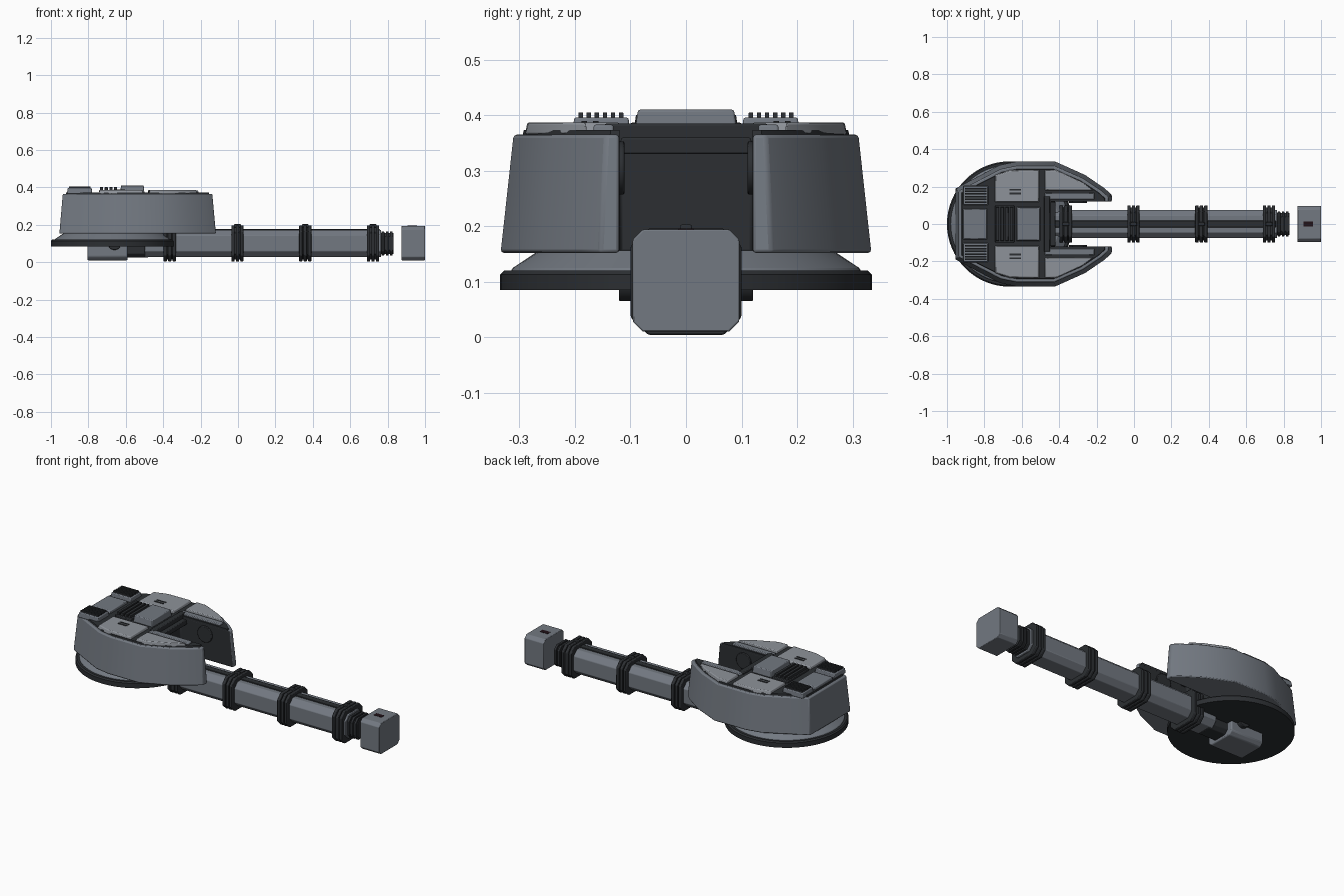
import bpy, bmesh, math
from mathutils import Matrix, Vector

if "Cube" in bpy.data.objects:
    bpy.data.objects.remove(bpy.data.objects["Cube"])

def mat(name, c):
    m = bpy.data.materials.new(name)
    m.diffuse_color = (*c, 1)
    m.use_nodes = True
    m.node_tree.nodes["Principled BSDF"].inputs["Base Color"].default_value = m.diffuse_color
    return m

MID = mat("slate", (.17, .19, .22))
LIGHT = mat("light_slate", (.27, .29, .32))
DARK = mat("dark_metal", (.025, .028, .032))
BORE = mat("bore", (.015, .006, .009))

def finish(bm, name, m, bevel=0.0, mirror=False, m2=None):
    bmesh.ops.recalc_face_normals(bm, faces=bm.faces)
    me = bpy.data.meshes.new(name)
    bm.to_mesh(me)
    bm.free()
    ob = bpy.data.objects.new(name, me)
    bpy.context.collection.objects.link(ob)
    me.materials.append(m)
    if m2:
        me.materials.append(m2)
    if bevel:
        b = ob.modifiers.new("bevel", "BEVEL")
        b.width, b.segments, b.limit_method = bevel, 2, 'ANGLE'
    if mirror:
        ob.modifiers.new("mirror", "MIRROR").use_axis = (False, True, False)
    return ob

def loft(bm, loops):
    """Closed solid through a series of equal-length point loops."""
    rows = [[bm.verts.new(p) for p in loop] for loop in loops]
    n = len(rows[0])
    for a, b in zip(rows, rows[1:]):
        for i in range(n):
            bm.faces.new((a[i], a[(i + 1) % n], b[(i + 1) % n], b[i]))
    bm.faces.new(rows[0][::-1])
    bm.faces.new(rows[-1])

def plate(name, pts, z0, z1, m, inset=0.0, bevel=.004, mirror=False):
    """Flat plate from an xy outline, top pulled in towards its centre."""
    c = sum((Vector(p) for p in pts), Vector((0, 0))) / len(pts)
    top = []
    for p in pts:
        d = Vector(p) - c
        top.append(Vector(p) - d.normalized() * inset)
    bm = bmesh.new()
    loft(bm, [[(x, y, z0) for x, y in pts], [(x, y, z1) for x, y in top]])
    return finish(bm, name, m, bevel, mirror)

def rect(x0, x1, y0, y1):
    return [(x0, y0), (x1, y0), (x1, y1), (x0, y1)]

AXIS_Z = .1
def octa(x, hy, hz, c):
    """Chamfered rectangle across the barrel axis."""
    q = [(hy, hz - c), (hy - c, hz), (c - hy, hz), (-hy, hz - c),
         (-hy, c - hz), (c - hy, -hz), (hy - c, -hz), (hy, c - hz)]
    return [(x, y, AXIS_Z + z) for y, z in q]

def tube(name, sections, m, bevel=0.0):
    """Lofted barrel part from (x, half width, half height, chamfer)."""
    bm = bmesh.new()
    loft(bm, [octa(*s) for s in sections])
    return finish(bm, name, m, bevel)

def disc(name, profile, cx, m, n=64):
    bm = bmesh.new()
    loft(bm, [[(cx + r * math.cos(2 * math.pi * i / n), r * math.sin(2 * math.pi * i / n), z)
               for i in range(n)] for r, z in profile])
    return finish(bm, name, m)

def side_cylinder(name, x, y, z, r, depth, m, mirror=False):
    bm = bmesh.new()
    bmesh.ops.create_cone(bm, cap_ends=True, segments=32, radius1=r, radius2=r, depth=depth,
                          matrix=Matrix.Translation((x, y, z)) @ Matrix.Rotation(math.pi / 2, 4, 'X'))
    return finish(bm, name, m, .003, mirror)

# Turret ring and sloping collar
disc("turret_ring", [(.335, .085), (.335, .113), (.328, .12)], -.665, DARK)
disc("ring_collar", [(.318, .115), (.312, .125), (.265, .156)], -.665, MID)

# Armoured shell with an open gun slot at the front
half = [(-.955, .19), (-.72, .315), (-.63, .334), (-.42, .334), (-.26, .262),
        (-.155, .19), (-.118, .155), (-.118, .12), (-.465, .12)]
def shell_loop(z, sx, sy):
    h = [(-.55 + (x + .55) * sx, y * (sy if y > .13 else 1), z) for x, y in half[:-1]]
    h.append((*half[-1], z))
    return h + [(x, -y, z) for x, y, z in reversed(h)]
bm = bmesh.new()
loft(bm, [shell_loop(.152, 1, 1), shell_loop(.365, .955, .93)])
for f in bm.faces:
    if len(f.verts) == 4 and all(abs(v.co.y) < .121 for v in f.verts):
        f.material_index = 1
finish(bm, "turret_shell", MID, .006, m2=DARK)

# Dark recessed deck on top of the shell
bm = bmesh.new()
loft(bm, [shell_loop(.36, .92, .885), shell_loop(.373, .91, .875)])
finish(bm, "deck_base", DARK)

# Roof plates
plate("side_hatch", [(-.745, .115), (-.505, .115), (-.505, .29), (-.665, .29), (-.745, .262)],
      .365, .387, LIGHT, .008, mirror=True)
plate("cheek_plate", [(-.478, .178), (-.478, .29), (-.415, .29), (-.27, .222), (-.215, .178)],
      .365, .387, LIGHT, .008, mirror=True)
plate("slot_rail", rect(-.478, -.21, .13, .167), .365, .383, MID, .004, mirror=True)
plate("slot_lintel", rect(-.482, -.448, -.15, .15), .34, .385, DARK, .003)
plate("slot_step", rect(-.45, -.42, -.12, .12), .33, .36, DARK, .003)
plate("rear_plate", rect(-.915, -.785, -.085, .085), .365, .388, MID, .006)
plate("centre_plate", rect(-.63, -.5, -.093, .093), .365, .41, MID, .008)
plate("centre_grille", rect(-.742, -.64, -.1, .1), .365, .387, DARK)
for i in range(4):
    x = -.738 + i * .025
    plate("centre_grille_slat", rect(x, x + .017, -.093, .093), .38, .401, DARK, .003, .002)
plate("rear_vent", rect(-.915, -.778, .1, .205), .365, .396, MID, .006, mirror=True)
for i in range(6):
    y = .113 + i * .0145
    plate("rear_vent_slat", rect(-.905, -.788, y, y + .008), .39, .405, DARK, .001, 0, True)
for y in (.158, .178):
    plate("hatch_slot", rect(-.665, -.605, y, y + .01), .38, .3895, DARK, 0, 0, True)

# Pivot bosses inside the slot
side_cylinder("slot_boss", -.3, .118, .305, .048, .014, DARK, True)

# Gun breech and trunnion below the ring
tube("breech", [(-.805, .095, .09, .02), (-.59, .095, .09, .02)], MID, .006)
tube("breech_neck", [(-.6, .06, .075, .02), (-.48, .06, .075, .02)], DARK, .003)
side_cylinder("trunnion", -.66, 0, .1, .035, .242, DARK)

# Barrel with top rail
tube("barrel", [(-.5, .076, .072, .03), (.765, .076, .072, .03)], MID, .003)
plate("barrel_rail", rect(-.44, .76, -.018, .018), .165, .178, DARK, .003, .002)

# Ribbed clamp bands
for cx in (-.365, -.003, .36, .722):
    tube("band_core", [(cx - .032, .088, .086, .03), (cx + .032, .088, .086, .03)], DARK)
    for d in (-.024, 0, .024):
        tube("band_rib", [(cx + d - .009, .1, .096, .032), (cx + d + .009, .1, .096, .032)], DARK, .004)
    plate("band_nub", rect(cx - .02, cx + .02, -.012, .012), .185, .203, DARK, .003, .003)

# Stepped neck at the barrel end
tube("neck", [(.75, .058, .056, .02), (.832, .058, .056, .02)], DARK)
for x in (.775, .797, .82):
    tube("neck_rib", [(x - .007, .066, .064, .022), (x + .007, .066, .064, .022)], DARK, .002)

# Muzzle block with a square bore
bm = bmesh.new()
bmesh.ops.create_cube(bm, size=1, matrix=Matrix.Translation((.937, 0, .102))
                      @ Matrix.Diagonal((.126, .192, .184, 1)))
bmesh.ops.bevel(bm, geom=[e for e in bm.edges if abs(e.verts[0].co.x - e.verts[1].co.x) > .05],
                offset=.018, segments=1, affect='EDGES')
front = max(bm.faces, key=lambda f: f.calc_center_median().x)
outer = list(front.verts)
bmesh.ops.delete(bm, geom=[front], context='FACES_ONLY')
def ring(x, h, c):
    return [bm.verts.new(p) for p in octa(x, h, h, c)]
r1, r2 = ring(1, .045, .004), ring(.885, .042, .004)
bm.edges.ensure_lookup_table()
for r in (r1, r2):
    for i in range(8):
        bm.edges.new((r[i], r[(i + 1) % 8]))
bmesh.ops.bridge_loops(bm, edges=[e for e in bm.edges if all(v in outer or v in r1 for v in e.verts)])
for i in range(8):
    bm.faces.new((r1[i], r1[(i + 1) % 8], r2[(i + 1) % 8], r2[i])).material_index = 1
bm.faces.new(r2).material_index = 1
finish(bm, "muzzle", MID, .004, m2=BORE)
plate("muzzle_slot", rect(.905, .957, -.014, .014), .185, .1955, BORE, 0, 0)

# Smooth shading that keeps the hard edges
bpy.ops.object.select_all(action='SELECT')
bpy.context.view_layer.objects.active = bpy.data.objects["turret_shell"]
bpy.ops.object.shade_smooth_by_angle(angle=math.radians(25))
